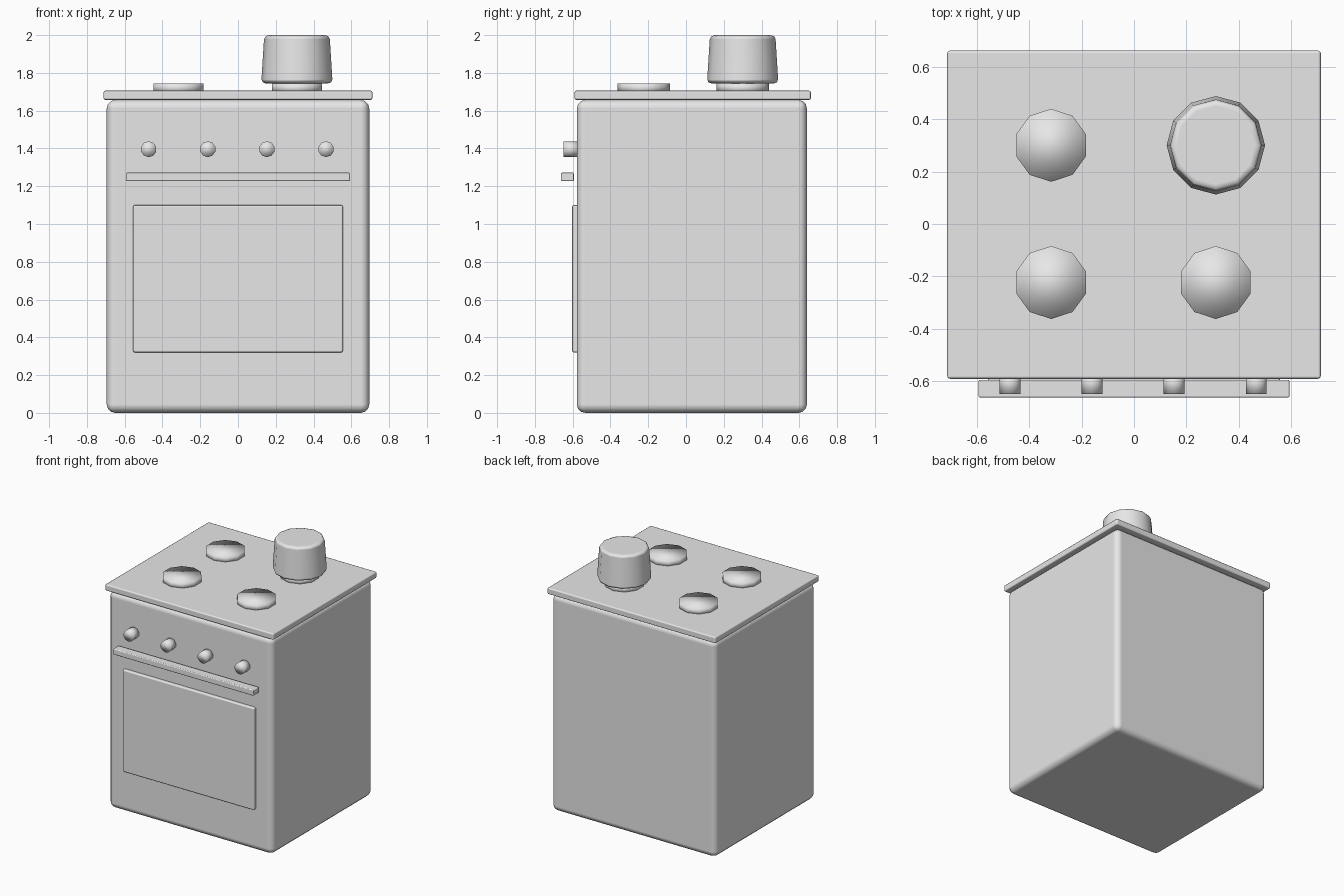
import bpy
import math

if "Cube" in bpy.data.objects:
    bpy.data.objects.remove(bpy.data.objects["Cube"], do_unlink=True)

# One plain grey for the whole stove
grey = bpy.data.materials.new("light_grey")
grey.use_nodes = True
colour = (0.8, 0.8, 0.8, 1)
grey.diffuse_color = colour
grey.node_tree.nodes["Principled BSDF"].inputs["Base Color"].default_value = colour


def bevel(obj, width, segments):
    mod = obj.modifiers.new("bevel", "BEVEL")
    mod.width = width
    mod.segments = segments
    mod.limit_method = "ANGLE"
    mod.angle_limit = math.radians(40)
    mod.harden_normals = True


def box(name, low, high, width, segments=2):
    """Rounded box between two opposite corners."""
    bpy.ops.mesh.primitive_cube_add(
        size=1, location=[(a + b) / 2 for a, b in zip(low, high)])
    obj = bpy.context.object
    obj.name = name
    obj.scale = [b - a for a, b in zip(low, high)]
    bpy.ops.object.transform_apply(location=False, rotation=False, scale=True)
    bpy.ops.object.shade_smooth()
    bevel(obj, width, segments)
    obj.data.materials.append(grey)
    return obj


def disc(name, centre, radius, depth, sides=10, top=None, tilt=0):
    """Smooth low-sided cylinder, optionally tapered."""
    bpy.ops.mesh.primitive_cone_add(
        vertices=sides, radius1=radius, radius2=radius if top is None else top,
        depth=depth, location=centre, rotation=(tilt, 0, 0))
    obj = bpy.context.object
    obj.name = name
    bpy.ops.object.shade_smooth()
    obj.data.materials.append(grey)
    return obj


# Cabinet, hob plate, oven door and handle
box("body", (-0.695, -0.578, 0), (0.695, 0.64, 1.657), 0.045, 3)
box("hob_plate", (-0.712, -0.59, 1.657), (0.712, 0.661, 1.706), 0.01)
box("oven_door", (-0.556, -0.603, 0.32), (0.556, -0.56, 1.10), 0.01)
box("oven_handle", (-0.593, -0.662, 1.227), (0.593, -0.594, 1.272), 0.007)

# Control knobs
for i in range(4):
    disc(f"knob_{i + 1}", (-0.473 + i * 0.313, -0.608, 1.396), 0.042, 0.08,
         tilt=math.pi / 2)

# Burners
for side, x in (("right", -0.316), ("left", 0.312)):
    for row, y in (("front", -0.223), ("back", 0.3)):
        disc(f"burner_{row}_{side}", (x, y, 1.72), 0.139, 0.05)

# Pot on the back left burner
pot = disc("pot", (0.312, 0.3, 1.872), 0.189, 0.256, sides=12, top=0.173)
bevel(pot, 0.023, 2)
